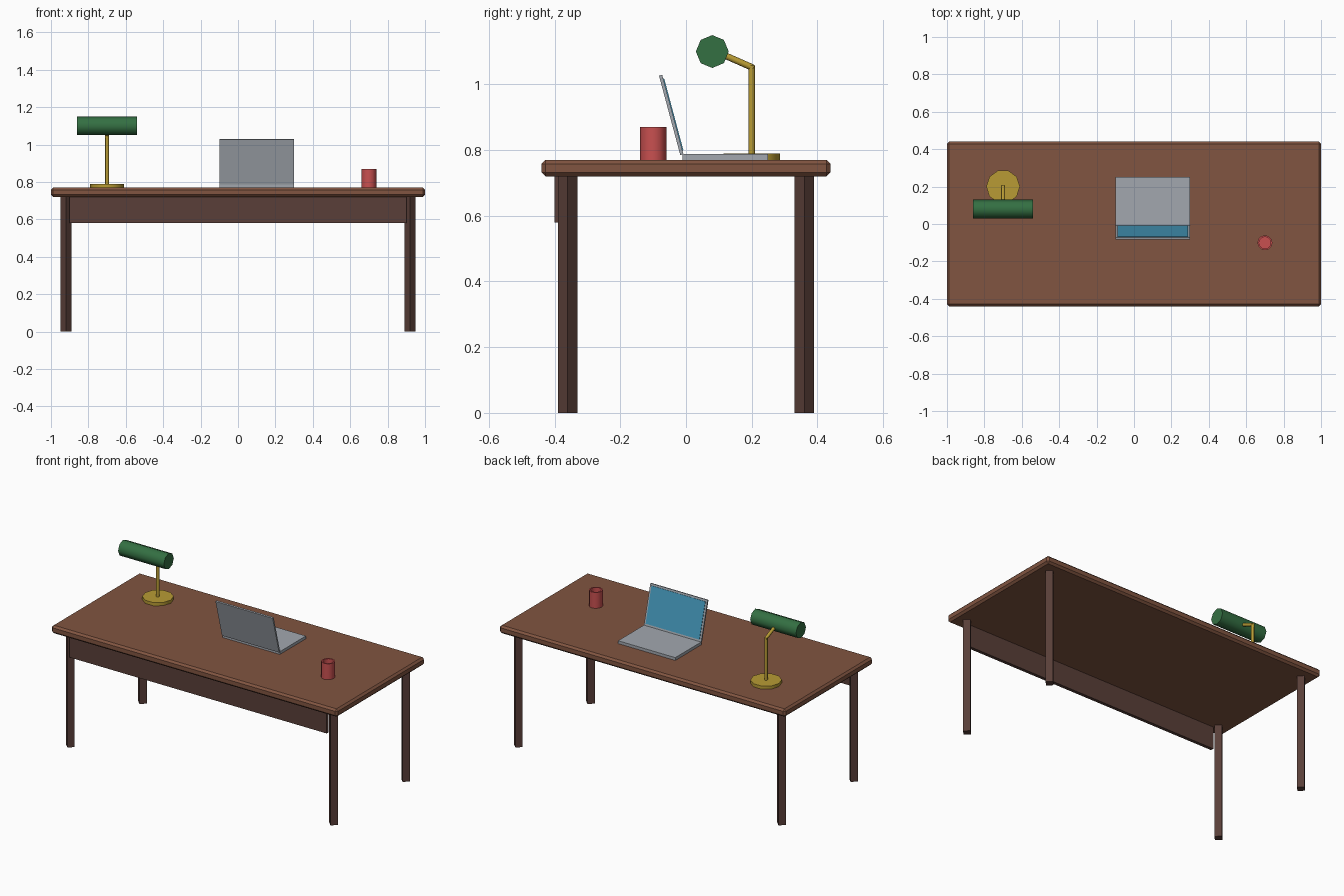
import bpy
import bmesh
from math import radians
from mathutils import Matrix, Vector

cube = bpy.data.objects.get("Cube")
if cube:
    bpy.data.objects.remove(cube, do_unlink=True)


def material(name, r, g, b):
    mat = bpy.data.materials.new(name)
    mat.use_nodes = True
    mat.diffuse_color = (r, g, b, 1)
    mat.node_tree.nodes["Principled BSDF"].inputs["Base Color"].default_value = (r, g, b, 1)
    return mat


wood = material("warm wood", 0.22, 0.09, 0.052)
dark_wood = material("dark wood", 0.10, 0.049, 0.04)
brass = material("brass", 0.48, 0.33, 0.035)
green = material("green enamel", 0.034, 0.16, 0.055)
grey = material("light grey metal", 0.36, 0.39, 0.43)
blue = material("blue screen", 0.058, 0.31, 0.49)
red = material("red ceramic", 0.58, 0.08, 0.08)


def finish(name, bm, mat, smooth=False):
    mesh = bpy.data.meshes.new(name)
    bmesh.ops.recalc_face_normals(bm, faces=bm.faces)
    bm.to_mesh(mesh)
    bm.free()
    mesh.materials.append(mat)
    obj = bpy.data.objects.new(name, mesh)
    bpy.context.collection.objects.link(obj)
    if smooth:
        bpy.ops.object.select_all(action="DESELECT")
        obj.select_set(True)
        bpy.context.view_layer.objects.active = obj
        bpy.ops.object.shade_smooth_by_angle(angle=radians(50))
    return obj


def box(name, centre, size, mat, tilt=0):
    bm = bmesh.new()
    place = Matrix.Translation(centre) @ Matrix.Rotation(tilt, 4, "X")
    bmesh.ops.create_cube(bm, size=1, matrix=place @ Matrix.Diagonal((*size, 1)))
    return finish(name, bm, mat)


def rod(name, start, end, radius, sides, mat, hollow=0, smooth=True):
    """Closed prism between two points, optionally hollowed from its end."""
    start, end = Vector(start), Vector(end)
    axis = end - start
    bm = bmesh.new()
    # Quarter turn puts a corner on the +y axis of upright parts
    place = (Matrix.Translation((start + end) / 2)
             @ Vector((0, 0, 1)).rotation_difference(axis).to_matrix().to_4x4()
             @ Matrix.Rotation(radians(90), 4, "Z"))
    bmesh.ops.create_cone(bm, cap_ends=True, segments=sides, radius1=radius,
                          radius2=radius, depth=axis.length, matrix=place)
    if hollow:
        bm.normal_update()
        lid = max(bm.faces, key=lambda f: f.calc_center_median().dot(axis))
        bmesh.ops.inset_region(bm, faces=[lid], thickness=radius * 0.22)
        well = bmesh.ops.extrude_discrete_faces(bm, faces=[lid])["faces"][0]
        bmesh.ops.translate(bm, verts=well.verts, vec=-axis.normalized() * hollow)
    return finish(name, bm, mat, smooth)


# Desk: chamfered top, four square legs set cornerwise, front panel
top = box("desk_top", (0, 0, 0.745), (2, 0.88, 0.05), wood)
chamfer = top.modifiers.new("chamfer", "BEVEL")
chamfer.width = 0.012
chamfer.segments = 1
for x, side in ((0.92, "left"), (-0.92, "right")):
    for y, end in ((-0.36, "front"), (0.36, "back")):
        rod(f"{end}_{side}_leg", (x, y, 0), (x, y, 0.72), 0.03, 4, dark_wood, smooth=False)
box("front_panel", (0, -0.39, 0.65), (1.8, 0.02, 0.14), dark_wood)

# Laptop, opened towards the back of the desk
tilt = radians(15)
lid_centre = Vector((0.1, -0.045, 0.907))
facing = Matrix.Rotation(tilt, 3, "X") @ Vector((0, 1, 0))
box("laptop_base", (0.1, 0.12, 0.779), (0.4, 0.26, 0.018), grey)
box("laptop_lid", lid_centre, (0.4, 0.01, 0.25), grey, tilt)
box("laptop_screen", lid_centre + facing * 0.006, (0.376, 0.004, 0.226), blue, tilt)

# Desk lamp
rod("lamp_base", (-0.7, 0.2, 0.77), (-0.7, 0.2, 0.79), 0.09, 10, brass)
rod("lamp_post", (-0.7, 0.2, 0.79), (-0.7, 0.2, 1.058), 0.01, 8, brass)
rod("lamp_arm", (-0.7, 0.205, 1.05), (-0.7, 0.08, 1.105), 0.01, 8, brass)
rod("lamp_shade", (-0.86, 0.08, 1.1), (-0.54, 0.08, 1.1), 0.05, 8, green)

# Mug
rod("mug", (0.7, -0.1, 0.77), (0.7, -0.1, 0.87), 0.04, 12, red, hollow=0.085)
